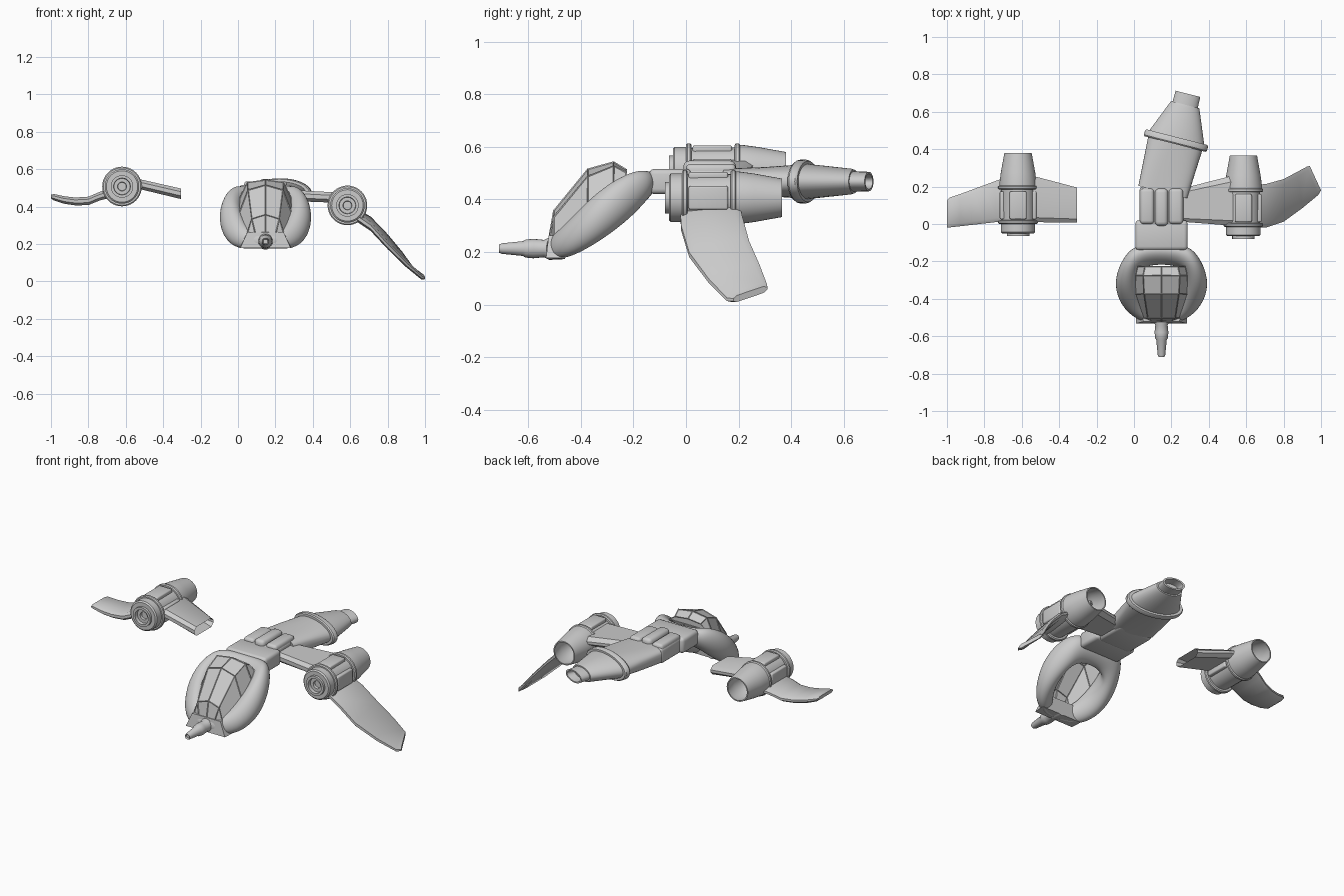
import bpy, bmesh
from math import sin, cos, pi, radians, copysign
from mathutils import Vector, Matrix

cube = bpy.data.objects.get("Cube")
if cube:
    bpy.data.objects.remove(cube, do_unlink=True)

grey = bpy.data.materials.new("hull_grey")
grey.use_nodes = True
grey.diffuse_color = (0.6, 0.6, 0.6, 1)
grey.node_tree.nodes["Principled BSDF"].inputs["Base Color"].default_value = (0.6, 0.6, 0.6, 1)
CX = 0.147  # fuselage centre line


def finish(name, bm, angle=35):
    bmesh.ops.recalc_face_normals(bm, faces=bm.faces)
    me = bpy.data.meshes.new(name)
    bm.to_mesh(me)
    bm.free()
    me.materials.append(grey)
    for p in me.polygons:
        p.use_smooth = True
    me.set_sharp_from_angle(angle=radians(angle))
    ob = bpy.data.objects.new(name, me)
    bpy.context.collection.objects.link(ob)
    return ob


def loft(rings, loop=False, caps=True):
    """Skin a list of closed point rings."""
    bm = bmesh.new()
    vs = [[bm.verts.new(p) for p in r] for r in rings]
    n = len(vs[0])
    for a, b in zip(vs, vs[1:] + ([vs[0]] if loop else [])):
        for i in range(n):
            j = (i + 1) % n
            bm.faces.new((a[i], a[j], b[j], b[i]))
    if caps and not loop:
        bm.faces.new(vs[0][::-1])
        bm.faces.new(vs[-1])
    return bm


def oval(centre, direction, hw, hh, power=1.0, n=32):
    """Upright superellipse ring facing a horizontal direction."""
    side = Vector((direction.y, -direction.x, 0))
    pts = []
    for i in range(n):
        c, s = cos(2 * pi * i / n), sin(2 * pi * i / n)
        pts.append(centre + side * hw * copysign(abs(c) ** power, c)
                   + Vector((0, 0, hh * copysign(abs(s) ** power, s))))
    return pts


def block(name, x, y, z, size, bevel=0.012, spin=0.0, pivot=None):
    bm = bmesh.new()
    bmesh.ops.create_cube(bm, size=1)
    bmesh.ops.scale(bm, vec=size, verts=bm.verts)
    bmesh.ops.bevel(bm, geom=bm.edges[:], offset=bevel, segments=3, affect='EDGES', profile=0.5)
    bmesh.ops.translate(bm, vec=(x, y, z), verts=bm.verts)
    if pivot:
        bmesh.ops.rotate(bm, cent=pivot, matrix=Matrix.Rotation(spin, 3, 'Y'), verts=bm.verts)
    return finish(name, bm)


# Cockpit hull: a tilted, hollow horseshoe rim
def rim_z(y):
    pts = [(-.54, .212), (-.5, .22), (-.43, .255), (-.33, .34), (-.175, .44), (-.12, .467), (0, .467)]
    for (a, za), (b, zb) in zip(pts, pts[1:]):
        if y <= b:
            return za + (zb - za) * (y - a) / (b - a)


half = [  # outer x, y, inner x, y, half height
    (0, -.535, 0, -.485, .04), (.11, -.525, .06, -.475, .045),
    (.20, -.46, .09, -.43, .07), (.252, -.35, .125, -.355, .095),
    (.235, -.24, .125, -.28, .095), (.185, -.155, .11, -.235, .08),
    (.135, -.115, .06, -.22, .058), (0, -.11, 0, -.215, .052)]
stations = half + [(-a, b, -c, d, h) for a, b, c, d, h in half[-2:0:-1]]
rings = []
for ox, oy, ix, iy, h in stations:
    ring = []
    for k in range(12):
        t = 2 * pi * k / 12
        f = 0.5 + 0.53 * cos(t)
        x, y = ix + (ox - ix) * f, iy + (oy - iy) * f
        ring.append((CX + x, y, rim_z(y) + h * 1.05 * sin(t)))
    rings.append(ring)
hull = finish("cockpit_hull", loft(rings, loop=True), 80)
hull.modifiers.new("smooth", 'SUBSURF').levels = 2
hull.modifiers["smooth"].render_levels = 2

# Faceted canopy: open shell with recessed panes
canopy = [  # y, base half width, base z, shoulder half width, shoulder z, top z
    (-.225, .13, .475, .09, .505, .515), (-.275, .142, .44, .10, .53, .545),
    (-.375, .145, .36, .095, .49, .517), (-.505, .10, .26, .075, .335, .358),
    (-.522, .075, .225, .055, .255, .262)]
bm = bmesh.new()
rows = [[bm.verts.new((CX + x, y, z)) for x, z in
         ((-b, zb), (-s, zs), (0, zt), (s, zs), (b, zb))]
        for y, b, zb, s, zs, zt in canopy]
for r, q in zip(rows, rows[1:]):
    for i in range(4):
        bm.faces.new((r[i], r[i + 1], q[i + 1], q[i]))
bm.faces.new(rows[0])
bmesh.ops.recalc_face_normals(bm, faces=bm.faces)
bmesh.ops.inset_individual(bm, faces=bm.faces[:], thickness=0.005, depth=-0.004)
finish("canopy", bm, 8)

# Nose plate
bm = loft([[(CX - w, y, .178), (CX + w, y, .178), (CX + w * .72, y + .01, .262), (CX - w * .72, y + .01, .262)]
           for w, y in ((.135, -.532), (.14, -.46))])
finish("nose_plate", bm)


def lathe(name, centre, profile, direction=Vector((0, 1, 0)), wide=1.0, n=32):
    """Turn (distance, radius) pairs about a horizontal axis."""
    c = Vector(centre)
    return finish(name, loft([oval(c + direction * d, direction, r * wide, r, 1, n) for d, r in profile]))


# Nose gun
lathe("nose_gun", (CX, -.71, .213),
      [(0.01, .012), (0, .016), (.01, .02), (.09, .028), (.10, .034), (.13, .037), (.17, .033), (.19, .043), (.25, .04)], n=20)

# Neck and centre body
block("neck", CX, -.06, .468, (.28, .16, .096), .02)
block("centre_body", CX, .095, .468, (.235, .21, .1), .02)
for s, side in ((1, "left"), (-1, "right")):
    block(side + "_shoulder_pad", CX + s * .077, .095, .505, (.075, .19, .06), .018)
block("spine_pad", CX, .09, .515, (.07, .2, .064), .022)

# Bent tail section with collar and nozzle
axis = Vector((.248, .969, 0))
tail = Vector((.159, .19, .468))


def tail_part(name, rows):
    return finish(name, loft([oval(tail + axis * d, axis, w, h, p, 40) for d, w, h, p in rows]))


tail_part("tail_body", [(-.02, .135, .05, .5), (.12, .142, .055, .65), (.26, .15, .065, 1)])
tail_part("tail_collar", [(.245, .155, .065, 1), (.245, .168, .078, 1), (.252, .174, .083, 1),
                          (.275, .174, .083, 1), (.283, .168, .078, 1), (.283, .15, .06, 1)])
tail_part("tail_cone", [(.27, .156, .068, 1), (.45, .083, .049, 1), (.462, .078, .045, 1), (.462, .06, .03, 1)])
tail_part("tail_nozzle", [(.45, .07, .038, 1), (.522, .068, .037, 1), (.522, .056, .029, 1), (.47, .05, .025, 1)])


# Engines: stepped intake, ringed drum, open exhaust
def engine(side, x, y, z):
    at = (x, y, z)
    lathe(side + "_engine", at, [
        (.035, .022), (.02, .024), (.02, .043), (0, .045), (0, .06), (.015, .06), (.015, .084), (.022, .092),
        (.07, .092), (.07, .088), (.25, .09), (.25, .1), (.28, .1), (.34, .092), (.445, .073),
        (.445, .066), (.36, .08), (.30, .06)], n=40)
    for i, d in enumerate((.065, .25)):
        lathe(side + "_engine_ring_" + str(i + 1), at,
              [(d, .085), (d, .1), (d + .005, .106), (d + .016, .106), (d + .021, .1), (d + .021, .085)], n=40)
    for i, a in enumerate((0, 90, -90)):
        block(side + "_engine_panel_" + str(i + 1), x, y + .165, z + .084, (.09, .15, .028), .008,
              radians(a), Vector(at))


engine("right", -.62, -.065, .507)
engine("left", .585, -.08, .406)


# Wings: thin lofted plates; each row is leading edge, trailing edge, thickness
def wing(name, rows, torn=False):
    rings = []
    for lead, trail, t in rows:
        a, b = Vector(lead), Vector(trail)
        up = Vector((0, 0, t / 2))
        m, e = a.lerp(b, .1), a.lerp(b, .88)
        rings.append([a - up * .4, a + up * .4, m + up, e + up, b + up * .3, b - up * .3, e - up, m - up])
    bm = loft(rings)
    if torn:  # hollow broken end
        bm.faces.ensure_lookup_table()
        end = bm.faces[-1]
        bmesh.ops.recalc_face_normals(bm, faces=bm.faces)
        bmesh.ops.inset_region(bm, faces=[end], thickness=.012, use_even_offset=True)
        bmesh.ops.translate(bm, vec=(-.06, 0, .01), verts=end.verts)
    return finish(name, bm)


wing("left_inner_wing", [((.22, .015, .462), (.22, .18, .462), .06), ((.54, -.01, .447), (.54, .262, .447), .055)])
wing("left_outer_wing", [
    ((.63, -.022, .345), (.63, .205, .37), .05), ((.71, -.018, .29), (.71, .215, .325), .05),
    ((.80, .012, .19), (.80, .24, .235), .045), ((.90, .085, .092), (.875, .28, .145), .04),
    ((.985, .155, .02), (.925, .307, .075), .03), ((1.0, .18, .018), (.94, .31, .062), .025)])
wing("right_inner_wing", [((-.57, .01, .53), (-.57, .265, .53), .052),
                          ((-.305, .008, .468), (-.305, .195, .468), .056)], torn=True)
wing("right_outer_wing", [
    ((-.67, .018, .475), (-.67, .255, .475), .05), ((-.74, .01, .455), (-.74, .23, .455), .046),
    ((-.80, .003, .43), (-.80, .208, .43), .045), ((-.87, -.005, .427), (-.87, .182, .427), .042),
    ((-.93, -.012, .435), (-.93, .16, .435), .04), ((-.985, -.018, .45), (-.985, .142, .45), .034),
    ((-1.0, -.018, .453), (-1.0, .125, .453), .02)])
